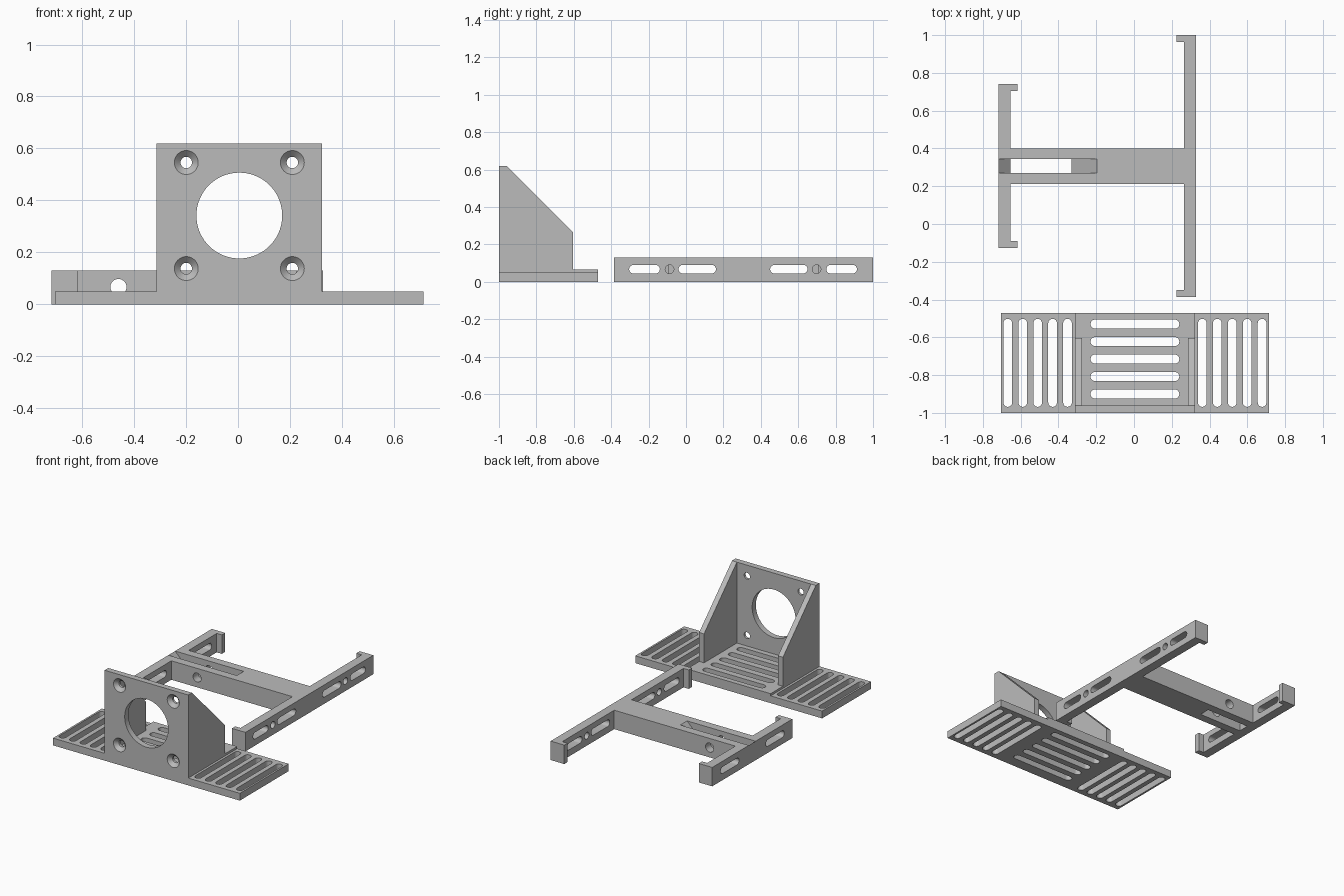
import bpy, bmesh, math

if "Cube" in bpy.data.objects:
    bpy.data.objects.remove(bpy.data.objects["Cube"], do_unlink=True)

grey = bpy.data.materials.new("plain_grey")
grey.use_nodes = True
GREY = (0.5, 0.5, 0.5, 1)
grey.diffuse_color = GREY
grey.node_tree.nodes["Principled BSDF"].inputs["Base Color"].default_value = GREY

PLACE = {"x": lambda a, b, h: (h, a, b),
         "y": lambda a, b, h: (a, h, b),
         "z": lambda a, b, h: (a, b, h)}


def add_prism(bm, axis, lo, hi, outline, far_outline=None):
    """Extrude an outline along an axis, optionally to a different end outline."""
    put = PLACE[axis]
    near = [bm.verts.new(put(a, b, lo)) for a, b in outline]
    far = [bm.verts.new(put(a, b, hi)) for a, b in far_outline or outline]
    bm.faces.new(near)
    bm.faces.new(far[::-1])
    n = len(near)
    for i in range(n):
        j = (i + 1) % n
        bm.faces.new((near[j], near[i], far[i], far[j]))


def make_object(name, prisms):
    bm = bmesh.new()
    for prism in prisms:
        add_prism(bm, *prism)
    bmesh.ops.recalc_face_normals(bm, faces=bm.faces)
    mesh = bpy.data.meshes.new(name)
    bm.to_mesh(mesh)
    bm.free()
    mesh.materials.append(grey)
    obj = bpy.data.objects.new(name, mesh)
    bpy.context.collection.objects.link(obj)
    return obj


def cut(obj, prisms):
    """Subtract a set of separate prisms from an object."""
    cutter = make_object("cutter", prisms)
    mod = obj.modifiers.new("cut", "BOOLEAN")
    mod.operation, mod.solver, mod.object = "DIFFERENCE", "EXACT", cutter
    bpy.context.view_layer.objects.active = obj
    bpy.ops.object.modifier_apply(modifier=mod.name)
    bpy.data.objects.remove(cutter, do_unlink=True)


def rect(a0, a1, b0, b1):
    return [(a0, b0), (a1, b0), (a1, b1), (a0, b1)]


def circle(a, b, r, n=40):
    return [(a + r * math.cos(2 * math.pi * i / n),
             b + r * math.sin(2 * math.pi * i / n)) for i in range(n)]


def slot(a0, a1, b, r, swap=False):
    """Round-ended slot from a0 to a1, centred on b."""
    pts = []
    for end, start in ((a1 - r, -math.pi / 2), (a0 + r, math.pi / 2)):
        for i in range(13):
            t = start + math.pi * i / 12
            pts.append((end + r * math.cos(t), b + r * math.sin(t)))
    return [(b, a) for a, b in pts] if swap else pts


# Fan mount: L-shaped floor and wall
MID, HALF = 0.005, 0.318
LEFT, RIGHT = MID - HALF, MID + HALF
BACK, FLOOR, HEIGHT = -0.47, 0.065, 0.62
mount = make_object("floor_and_wall", [("x", LEFT, RIGHT, [
    (-1, 0), (BACK, 0), (BACK, FLOOR), (-0.96, FLOOR), (-0.96, HEIGHT), (-1, HEIGHT)])])
cut(mount, [("z", -0.1, 0.1, slot(MID - 0.235, MID + 0.235, -0.53 - 0.0925 * i, 0.024))
            for i in range(5)])

# Wall opening and countersunk screw holes
AXIS_Z, SCREW = 0.342, 0.204
screws = [(MID + sx * SCREW, AXIS_Z + sz * SCREW) for sx in (-1, 1) for sz in (-1, 1)]
cut(mount, [("y", -1.1, -0.9, circle(MID, AXIS_Z, 0.165, 72))]
    + [("y", -1.1, -0.9, circle(x, z, 0.022)) for x, z in screws])
cut(mount, [("y", -1.001, -0.976, circle(x, z, 0.047), circle(x, z, 0.022))
            for x, z in screws])

# Sloped side walls and slotted wings
parts = [mount]
for side, name in ((-1, "right"), (1, "left")):
    edge = MID + side * HALF
    inner, outer = edge - side * 0.037, MID + side * 0.709
    parts.append(make_object(name + "_side_wall", [("x", min(edge, inner), max(edge, inner), [
        (-0.96, FLOOR), (-0.604, FLOOR), (-0.604, 0.264), (-0.96, HEIGHT)])]))
    wing = make_object(name + "_slotted_wing", [
        ("z", 0, 0.05, rect(min(edge, outer), max(edge, outer), -1, BACK))])
    cut(wing, [("z", -0.1, 0.1, slot(-0.968, -0.502, MID + side * (0.357 + 0.079 * i),
                                     0.023, True)) for i in range(5)])
    parts.append(wing)

# H-shaped clip frame with hooked rails, mirrored about its centre line
CY, TALL = 0.307, 0.13
half = [(-0.718, 0.434), (-0.616, 0.434), (-0.616, 0.398), (-0.655, 0.398),
        (-0.655, 0.094), (0.264, 0.094), (0.264, 0.657), (0.224, 0.657),
        (0.224, 0.693), (0.327, 0.693)]
outline = [(x, CY + d) for x, d in half] + [(x, CY - d) for x, d in reversed(half)]
frame = make_object("clip_frame", [("z", 0, TALL, outline)])

# Slots and round holes along the rails
SLOT_Z = 0.068
rail_cuts = []
for s in (-1, 1):
    near = slot(*sorted((CY - 0.002 + s * 0.145, CY - 0.002 + s * 0.345)), SLOT_Z, 0.023)
    far = slot(*sorted((CY - 0.002 + s * 0.445, CY - 0.002 + s * 0.609)), SLOT_Z, 0.023)
    rail_cuts += [("x", -0.8, -0.6, near), ("x", 0.2, 0.4, near), ("x", 0.2, 0.4, far),
                  ("x", 0.2, 0.4, circle(CY - 0.002 + s * 0.393, SLOT_Z, 0.023))]
cut(frame, rail_cuts)

# Sloped pocket and pin hole in the crossbar
cut(frame, [("y", CY - 0.037, CY + 0.037, [
    (-0.655, -0.01), (-0.34, -0.01), (-0.187, 0.14), (-0.728, 0.14), (-0.655, 0.067)])])
cut(frame, [("y", 0.15, 0.45, circle(-0.46, 0.067, 0.031))])
parts.append(frame)

# Smooth round holes, keep sharp edges
for obj in parts:
    bpy.ops.object.select_all(action="DESELECT")
    obj.select_set(True)
    bpy.context.view_layer.objects.active = obj
    bpy.ops.object.shade_smooth_by_angle(angle=math.radians(30))
